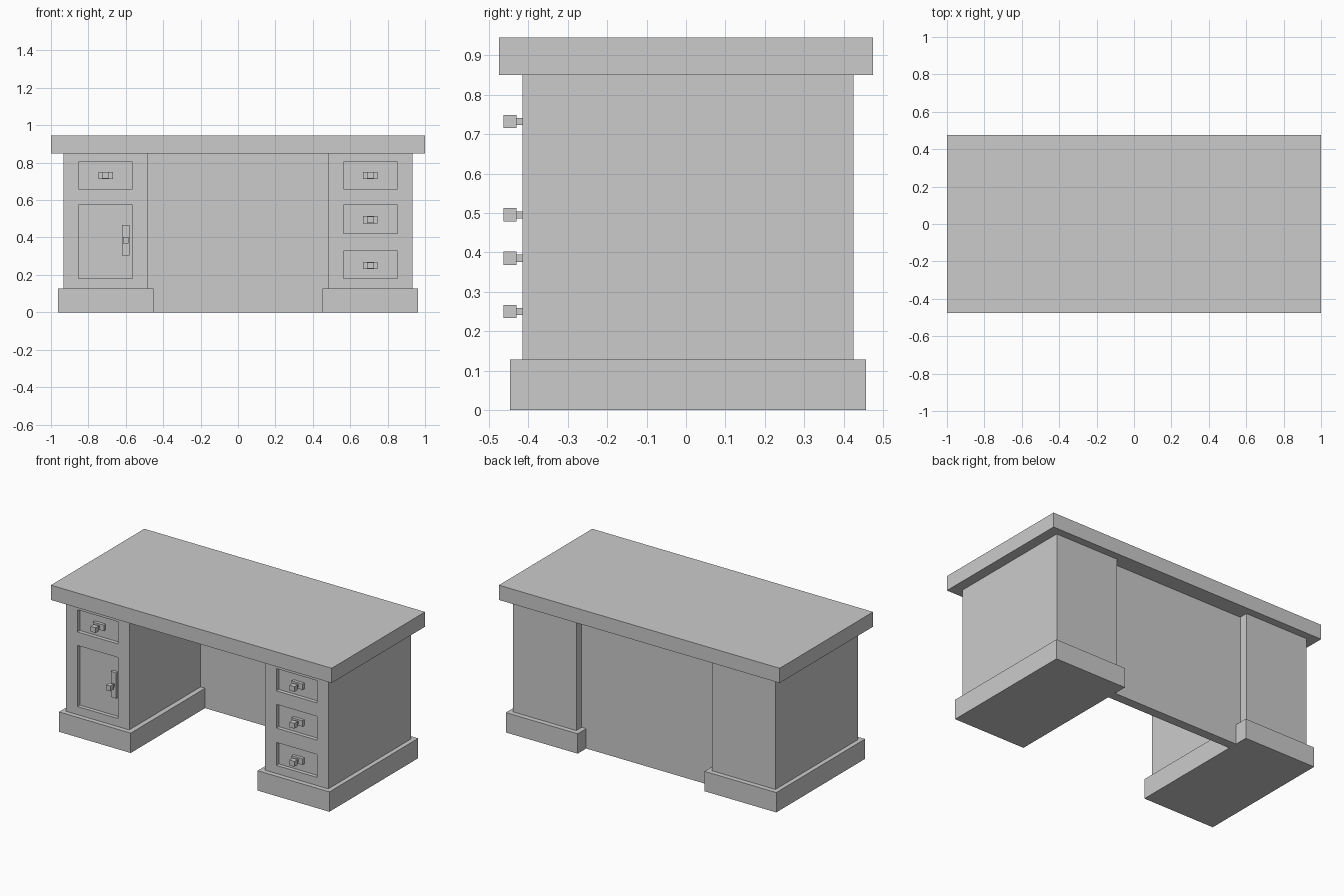
import bpy

if "Cube" in bpy.data.objects:
    bpy.data.objects.remove(bpy.data.objects["Cube"])


def box(name, x0, x1, y0, y1, z0, z1):
    bpy.ops.mesh.primitive_cube_add(
        size=1, location=((x0 + x1) / 2, (y0 + y1) / 2, (z0 + z1) / 2))
    ob = bpy.context.object
    ob.name = name
    ob.scale = (x1 - x0, y1 - y0, z1 - z0)
    bpy.ops.object.transform_apply(location=False, rotation=False, scale=True)
    return ob


FRONT = -0.415      # pedestal front face
FLOOR = -0.39       # recessed drawer face


def recess(body, x0, x1, z0, z1):
    cutter = box("recess_cutter", x0, x1, FRONT - 0.1, FLOOR, z0, z1)
    cutter.hide_render = True
    mod = body.modifiers.new("recess", 'BOOLEAN')
    mod.operation = 'DIFFERENCE'
    mod.solver = 'EXACT'
    mod.object = cutter
    bpy.context.view_layer.objects.active = body
    bpy.ops.object.modifier_apply(modifier=mod.name)
    bpy.data.objects.remove(cutter)


def handle(name, x, z, w, h, knob_w):
    # backplate, stem and square knob
    box(name + "_plate", x - w / 2, x + w / 2, FLOOR - 0.02, FLOOR, z - h / 2, z + h / 2)
    box(name + "_stem", x - 0.009, x + 0.009, -0.432, FLOOR - 0.019, z - 0.009, z + 0.009)
    box(name + "_knob", x - knob_w / 2, x + knob_w / 2, -0.463, -0.43, z - 0.017, z + 0.017)


# Desktop and modesty panel
box("desktop", -1, 1, -0.475, 0.475, 0.85, 0.945)
box("back_panel", -0.484, 0.484, 0.31, 0.37, 0, 0.85)

# Panel openings (z0, z1) for each pedestal
openings = {
    "left": (-1, [(0.66, 0.803), (0.18, 0.573)]),
    "right": (1, [(0.66, 0.803), (0.42, 0.573), (0.18, 0.328)]),
}
for side, (s, rows) in openings.items():
    # Plinth and pedestal body
    px = sorted((s * 0.452, s * 0.963))
    bx = sorted((s * 0.484, s * 0.934))
    rx = sorted((s * 0.564, s * 0.853))
    box(side + "_plinth", *px, -0.446, 0.457, 0, 0.128)
    body = box(side + "_pedestal", *bx, FRONT, 0.425, 0.128, 0.85)
    for z0, z1 in rows:
        recess(body, *rx, z0, z1)

# Drawer handles and the tall door handle
handle("left_drawer", -0.708, 0.732, 0.078, 0.038, 0.036)
handle("left_door", -0.6, 0.385, 0.038, 0.165, 0.03)
for i, z in enumerate((0.732, 0.495, 0.25)):
    handle(f"right_drawer_{i + 1}", 0.708, z, 0.078, 0.038, 0.036)
